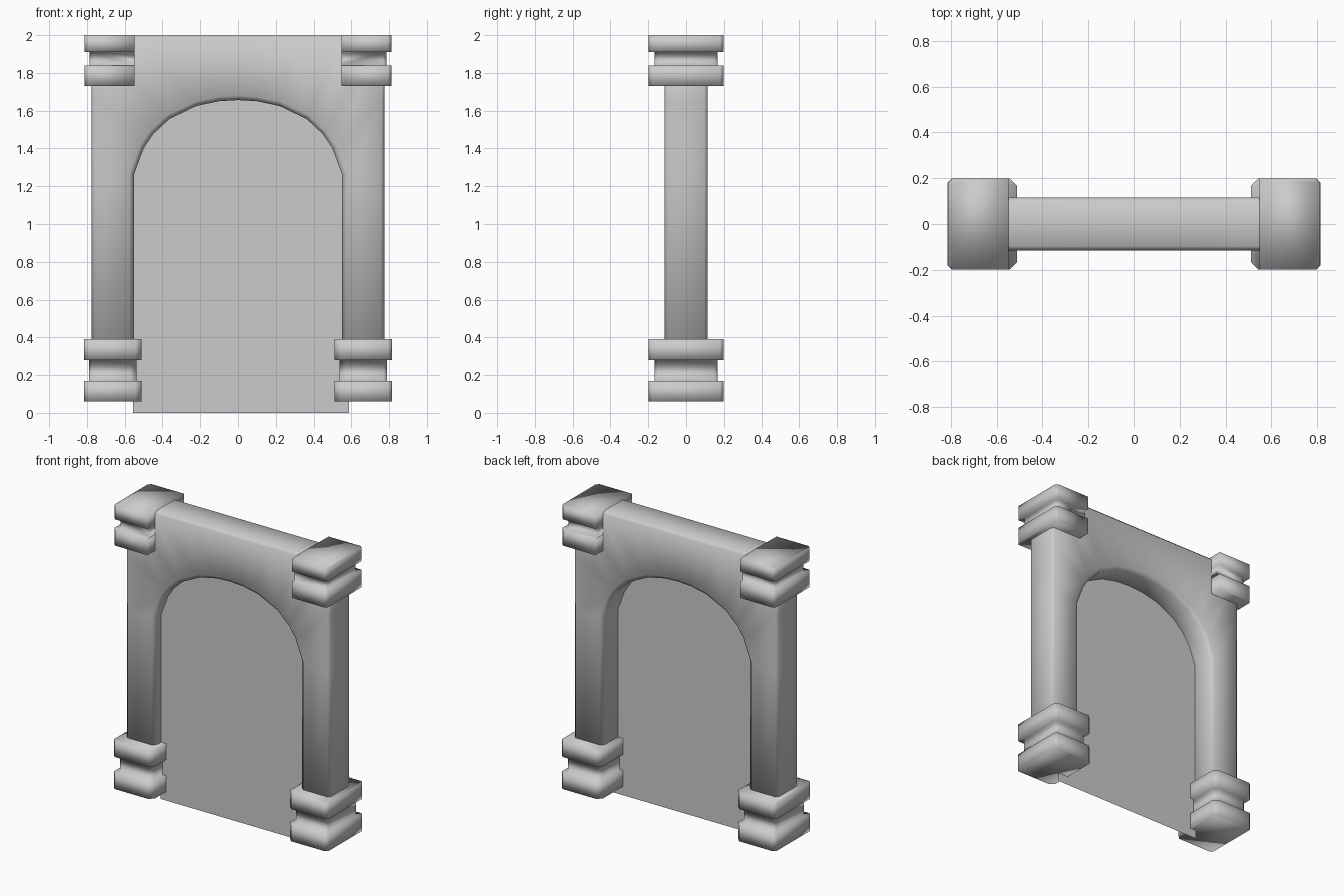
import bpy
import bmesh
from mathutils import Vector

if "Cube" in bpy.data.objects:
    bpy.data.objects.remove(bpy.data.objects["Cube"], do_unlink=True)

stone = bpy.data.materials.new("grey stone")
stone.use_nodes = True
GREY = (0.6, 0.6, 0.6, 1)
stone.diffuse_color = GREY
stone.node_tree.nodes["Principled BSDF"].inputs["Base Color"].default_value = GREY


def finish(name, bm, smooth=True):
    """Turn a bmesh into a named stone object."""
    bmesh.ops.recalc_face_normals(bm, faces=bm.faces)
    for f in bm.faces:
        f.smooth = smooth
    mesh = bpy.data.meshes.new(name)
    bm.to_mesh(mesh)
    bm.free()
    mesh.materials.append(stone)
    obj = bpy.data.objects.new(name, mesh)
    bpy.context.collection.objects.link(obj)


def loft(name, rings):
    """Skin a list of equal closed rings and cap both ends."""
    bm = bmesh.new()
    loops = [[bm.verts.new(p) for p in ring] for ring in rings]
    for s, t in zip(loops, loops[1:]):
        for i in range(len(s)):
            j = (i + 1) % len(s)
            bm.faces.new((s[i], s[j], t[j], t[i]))
    bm.faces.new(loops[0])
    bm.faces.new(loops[-1])
    finish(name, bm)


def outline(a, b, d, cut_a, cut_b):
    """Rectangle a..b by -d..d with chamfered corners, square if cut is 0."""
    pts = []
    for x, y, cut, sx in ((a, -d, cut_a, 1), (b, -d, cut_b, -1),
                          (b, d, cut_b, -1), (a, d, cut_a, 1)):
        sy = 1 if y < 0 else -1
        along_x, along_y = (x + sx * cut, y), (x, y + sy * cut)
        if not cut:
            pts.append((x, y))
        elif sx == sy:
            pts += [along_y, along_x]
        else:
            pts += [along_x, along_y]
    return pts


def collar(name, side, inner, outer, cut_in, inner_inset, levels):
    """Square stacked collar: two wide blocks with a narrower neck between."""
    z0, z1, z2, z3 = levels
    wide = outline(inner, outer, 0.198, cut_in, 0.018)
    neck = outline(inner + inner_inset, outer - 0.026, 0.168, cut_in, 0.018)
    steps = ((z0, wide), (z1, wide), (z1, neck), (z2, neck), (z2, wide), (z3, wide))
    loft(name, [[(side * x, y, z) for x, y in pts] for z, pts in steps])


# Arch frame: chamfered section between opening and outer outline
DEPTH = 0.115
half = [  # opening x, opening z, outline x, outline z
    (0.55, 0.065, 0.775, 0.065), (0.55, 1.265, 0.775, 1.265),
    (0.50, 1.40, 0.775, 1.65), (0.45, 1.475, 0.775, 1.998),
    (0.365, 1.555, 0.55, 1.998), (0.22, 1.625, 0.28, 1.998),
    (0.10, 1.65, 0.12, 1.998)]
stations = half + [(0, 1.656, 0, 1.998)]
stations += [(-a, b, -c, d) for a, b, c, d in reversed(half)]

sections = []
for ix, iz, ox, oz in stations:
    start, end = Vector((ix, iz)), Vector((ox, oz))
    length = (end - start).length
    section = []
    for s, y in outline(0, length, DEPTH, 0.024, 0.018):
        p = start.lerp(end, s / length)
        section.append((p.x, y, p.y))
    sections.append(section)
loft("arch_frame", sections)

# Base and capital collars on both pillars
for label, side in (("left", 1), ("right", -1)):
    collar(label + "_base", side, 0.512, 0.815, 0.03, 0.026,
           (0.06, 0.17, 0.28, 0.39))
    collar(label + "_capital", side, 0.548, 0.812, 0, 0,
           (1.73, 1.84, 1.91, 2.0))

# Thin panel filling the opening, set toward the front
bm = bmesh.new()
bm.faces.new([bm.verts.new((x, -0.048, z)) for x, z in
              ((-0.555, 0), (0.587, 0), (0.587, 1.7), (-0.555, 1.7))])
finish("door_panel", bm, smooth=False)
